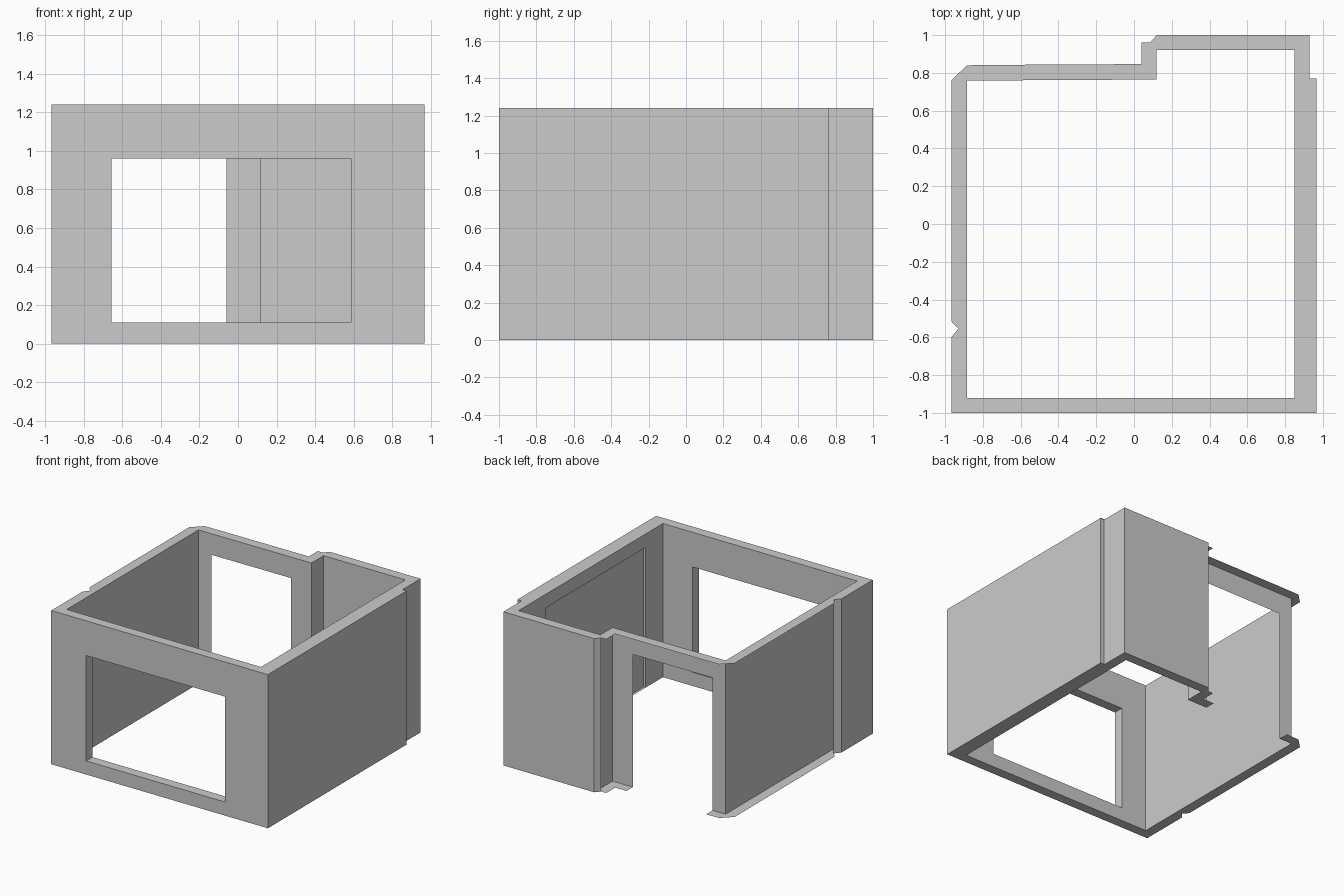
import bpy

if "Cube" in bpy.data.objects:
    bpy.data.objects.remove(bpy.data.objects["Cube"])

H = 1.24  # wall height


def add(name, faces):
    """Make an object from a list of polygons given as corner points."""
    verts, polys = [], []
    for f in faces:
        polys.append(list(range(len(verts), len(verts) + len(f))))
        verts += f
    me = bpy.data.meshes.new(name)
    me.from_pydata(verts, [], polys)
    me.update()
    ob = bpy.data.objects.new(name, me)
    bpy.context.collection.objects.link(ob)
    return ob


def sheet(path, z0=0.0, z1=H):
    """Upright strip along a plan path, facing to the right of travel."""
    return [[(*a, z0), (*b, z0), (*b, z1), (*a, z1)] for a, b in zip(path, path[1:])]


def holed(a, b, s, e, z0, z1):
    """Upright wall from a to b with an opening from s to e, z0 to z1."""
    f = sheet([a, s]) + sheet([e, b]) + sheet([s, e], z1, H)
    return f + (sheet([s, e], 0, z0) if z0 > 0 else [])


def flat(path, z, up):
    pts = [(x, y, z) for x, y in path]
    return [pts if up else pts[::-1]]


L, R = -0.967, 0.967        # outer sides
IL, IR = -0.885, 0.85       # inner sides
F = -0.92                   # inner front
W0, W1, WZ0, WZ1 = -0.655, 0.585, 0.11, 0.96   # front window
D0, D1, DZ = -0.77, -0.06, 1.07                # back doorway
N0, N1, NZ, NX = -0.70, 0.57, 1.13, 0.87       # shallow niche in right wall

# Outer skin: only front, right and part of the back and left are closed
add("outer_front_wall", holed((L, -1), (R, -1), (W0, -1), (W1, -1), WZ0, WZ1))
add("outer_right_and_back_wall",
    sheet([(R, -1), (R, 0.765), (0.93, 0.765), (0.93, 1), (0.12, 1), (0.085, 0.96)]))
add("outer_left_wall", sheet([(-0.93, -0.555), (L, -0.6), (L, -1)]))

# Inner skin
add("inner_front_wall", holed((IR, F), (IL, F), (W1, F), (W0, F), WZ0, WZ1))
add("inner_left_wall", sheet([(IL, F), (IL, 0.76)]))
add("inner_back_wall", holed((IL, 0.76), (0.12, 0.765), (D0, 0.76), (D1, 0.764), 0, DZ)
    + sheet([(0.12, 0.765), (0.12, 0.92), (IR, 0.92)]))
add("inner_right_wall", holed((IR, 0.92), (IR, F), (IR, N1), (IR, N0), 0, NZ)
    + sheet([(IR, N1), (NX, N1), (NX, N0), (IR, N0)], 0, NZ)
    + flat([(IR, N0), (NX, N0), (NX, N1), (IR, N1)], NZ, False))

# Window lining
sill = [(W0, -1), (W1, -1), (W1, F), (W0, F)]
add("window_lining", sheet([(W0, -1), (W0, F)], WZ0, WZ1)
    + sheet([(W1, F), (W1, -1)], WZ0, WZ1)
    + flat(sill, WZ0, True) + flat(sill, WZ1, False))

# Thin caps following the wall plan, broken at the doorway on the ground
plan = [(D0, 0.842), (-0.885, 0.84), (L, 0.76), (L, -0.515), (-0.93, -0.555),
        (L, -0.6), (L, -1), (R, -1), (R, 0.77), (0.93, 0.77), (0.93, 1),
        (0.12, 1), (0.085, 0.96), (0.04, 0.96), (0.04, 0.847), (D1, 0.846),
        (D1, 0.764), (0.12, 0.765), (0.12, 0.92), (IR, 0.92), (IR, F),
        (IL, F), (IL, 0.76), (D0, 0.76)]
lintel = [(D0, 0.76), (D1, 0.764), (D1, 0.846), (D0, 0.842)]
add("bottom_cap", flat(plan, 0, False))
add("top_cap", flat(plan, H, True) + flat(lintel, H, True))
